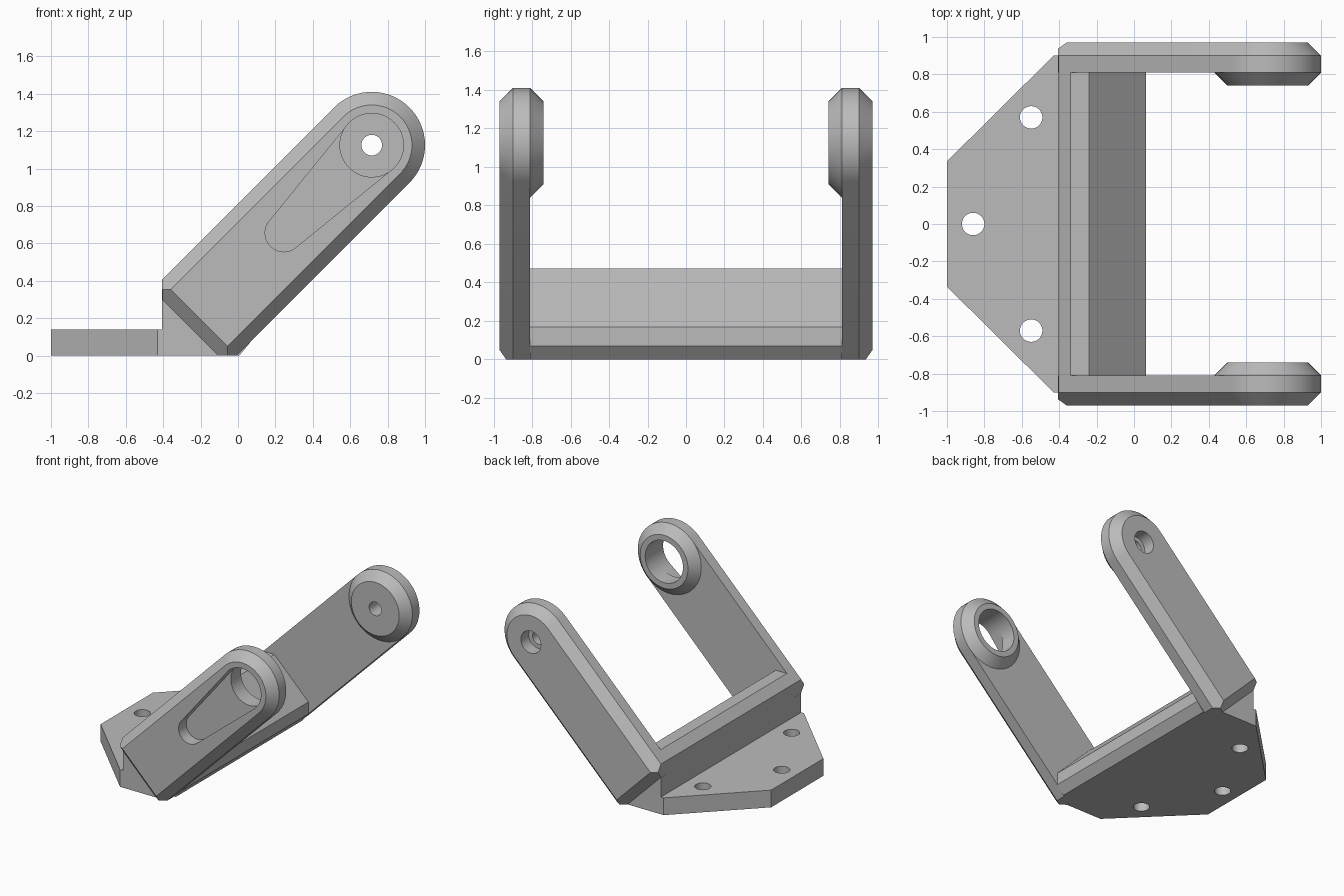
import bpy
import bmesh
from math import cos, sin, asin, pi
from mathutils import Vector

cube = bpy.data.objects.get("Cube")
if cube:
    bpy.data.objects.remove(cube, do_unlink=True)

grey = bpy.data.materials.new("plain grey")
grey.use_nodes = True
grey.diffuse_color = (0.5, 0.5, 0.5, 1)
grey.node_tree.nodes["Principled BSDF"].inputs["Base Color"].default_value = (0.5, 0.5, 0.5, 1)

HUB = (0.715, 1.125)       # pivot centre in x, z
RADIUS, LENGTH = 0.285, 1.375
CHAMFER = 0.07
INNER, SHOULDER, OUTER = 0.81, 0.90, 0.97
WALL_X = -0.405            # back of the crossbar


def loft(name, loops, clips=()):
    """Skin matching closed loops, cap both ends, then trim by planes."""
    bm = bmesh.new()
    rings = [[bm.verts.new(p) for p in loop] for loop in loops]
    for a, b in zip(rings, rings[1:]):
        for i in range(len(a)):
            j = (i + 1) % len(a)
            bm.faces.new((a[i], a[j], b[j], b[i]))
    bm.faces.new(rings[0])
    bm.faces.new(rings[-1])
    for point, normal in clips:
        bmesh.ops.bisect_plane(bm, geom=bm.verts[:] + bm.edges[:] + bm.faces[:],
                               plane_co=point, plane_no=normal, clear_inner=True)
        bmesh.ops.holes_fill(bm, edges=[e for e in bm.edges if e.is_boundary], sides=0)
    bmesh.ops.recalc_face_normals(bm, faces=bm.faces[:])
    mesh = bpy.data.meshes.new(name)
    bm.to_mesh(mesh)
    bm.free()
    mesh.materials.append(grey)
    obj = bpy.data.objects.new(name, mesh)
    bpy.context.collection.objects.link(obj)
    return obj


def arc(centre, r, start, end, steps=32):
    angles = [start + (end - start) * i / steps for i in range(steps + 1)]
    return [(centre[0] + r * cos(a), centre[1] + r * sin(a)) for a in angles]


def circle(centre, r):
    return arc(centre, r, 0, 2 * pi, 64)[:-1]


def at_y(points, y):
    return [(x, y, z) for x, z in points]


def at_z(points, z):
    return [(x, y, z) for x, y in points]


def cut(obj, cutter):
    cutter.hide_render = True
    mod = obj.modifiers.new("cut", "BOOLEAN")
    mod.operation = "DIFFERENCE"
    mod.solver = "EXACT"
    mod.object = cutter
    bpy.context.view_layer.objects.active = obj
    bpy.ops.object.modifier_apply(modifier=mod.name)
    bpy.data.objects.remove(cutter, do_unlink=True)


def bore(obj, r, y0, y1):
    cut(obj, loft("bore_cutter", [at_y(circle(HUB, r), y) for y in (y0, y1)]))


def arm_outline(inset):
    """Rounded top around the hub with a square lower end, leaning 45 degrees."""
    r = RADIUS - inset
    points = arc(HUB, r, -pi / 4, 3 * pi / 4)
    drop = (LENGTH - inset) * cos(pi / 4)
    return points + [(x - drop, z - drop) for x, z in (points[-1], points[0])]


# Mounting plate with clipped corners and three screw holes
half = [(-1, 0.335), (-0.43, SHOULDER), (WALL_X, SHOULDER)]
outline = half + [(x, -y) for x, y in reversed(half)]
plate = loft("mounting_plate", [at_z(outline, z) for z in (0, 0.14)])
for centre in ((-0.86, 0), (-0.55, 0.57), (-0.55, -0.57)):
    cut(plate, loft("screw_cutter", [at_z(circle(centre, 0.06), z) for z in (-0.1, 0.3)]))

# Crossbar joining the arms
bar = [(WALL_X, 0), (0.007, 0), (0.065, 0.07), (0.065, 0.168),
       (-0.24, 0.473), (-0.34, 0.473), (WALL_X, 0.408)]
crossbar = loft("crossbar", [at_y(bar, y) for y in (-INNER, INNER)])
parts = [plate, crossbar]

# Arms, their inner bosses and the gussets below them
arms = {}
for side, s in (("right", -1), ("left", 1)):
    arm = loft(side + "_arm", [at_y(arm_outline(0), s * INNER),
                               at_y(arm_outline(0), s * SHOULDER),
                               at_y(arm_outline(CHAMFER), s * OUTER)],
               clips=[((0, 0, 0), (0, 0, 1)), ((WALL_X, 0, 0), (1, 0, 0))])
    boss = loft(side + "_boss", [at_y(circle(HUB, RADIUS), s * INNER),
                                 at_y(circle(HUB, RADIUS - CHAMFER), s * (INNER - CHAMFER))])
    tri = [(WALL_X, 0), (-0.105, 0), (WALL_X, 0.3)]
    gusset = loft(side + "_gusset", [at_y(tri, s * y) for y in (INNER, SHOULDER)])
    arms[side] = (arm, boss)
    parts += [arm, boss, gusset]

# Tapered lever pocket in the outer face of the front arm, with a wide bore
tip, tip_r, hub_r = (0.245, 0.655), 0.1, 0.17
lean = asin((hub_r - tip_r) / (Vector(HUB) - Vector(tip)).length)
up, low = 3 * pi / 4 + lean, -pi / 4 - lean
pocket = arc(HUB, hub_r - 0.001, low, up) + arc(tip, tip_r, up, low + 2 * pi)
cut(arms["right"][0], loft("pocket_cutter", [at_y(pocket, y) for y in (-1.1, -0.87)]))
for obj in arms["right"]:
    bore(obj, hub_r, -1.2, -0.5)

# Screw hole with an outer counterbore in the back arm
for obj in arms["left"]:
    bore(obj, 0.055, 0.5, 1.2)
bore(arms["left"][0], 0.09, 0.87, 1.3)

# Smooth the curved walls and keep hard edges
for obj in parts:
    bpy.ops.object.select_all(action="DESELECT")
    obj.select_set(True)
    bpy.context.view_layer.objects.active = obj
    bpy.ops.object.shade_smooth_by_angle()
